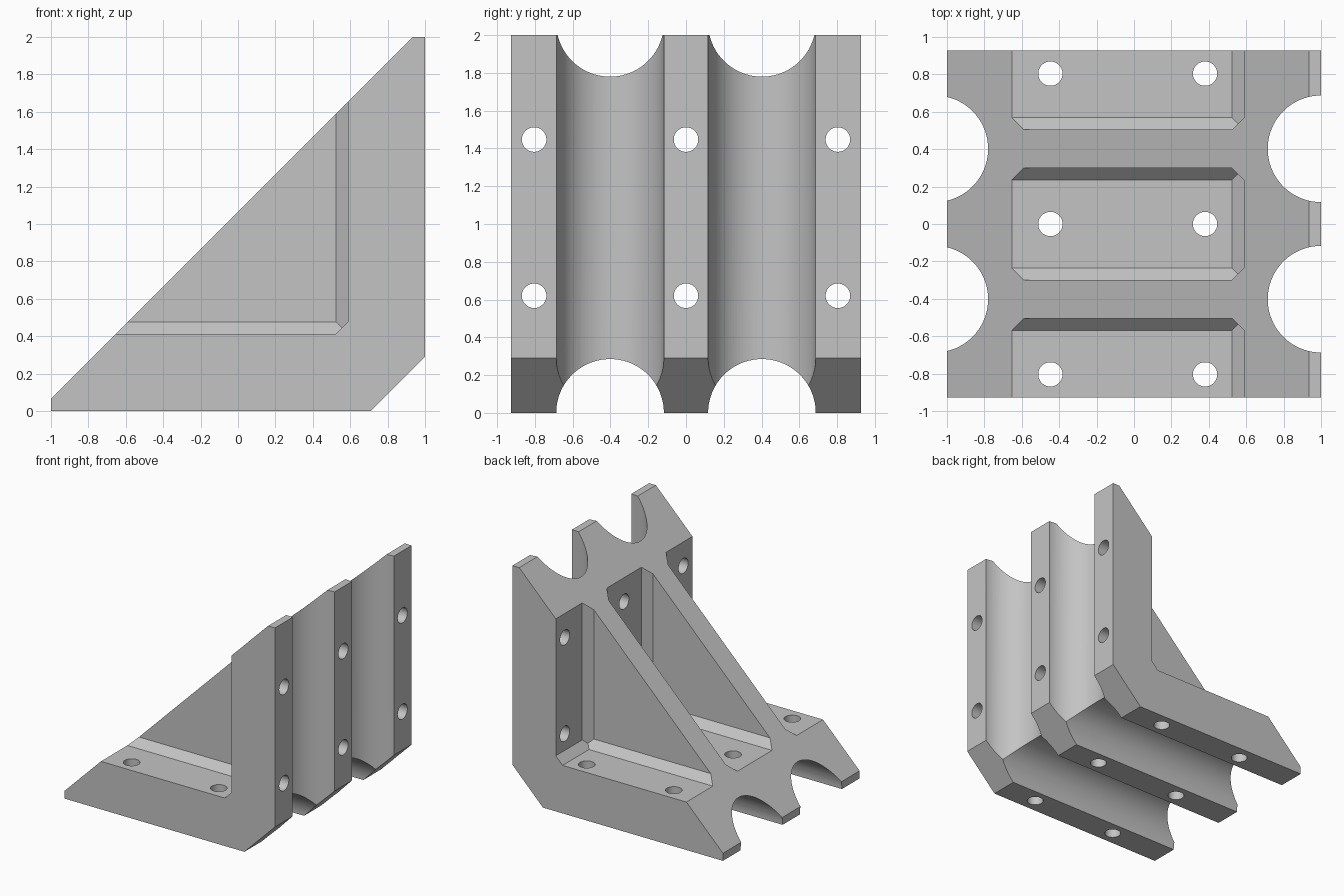
import bpy
import bmesh
import math
from mathutils import Matrix, Vector

cube = bpy.data.objects.get("Cube")
if cube:
    bpy.data.objects.remove(cube, do_unlink=True)

HALF_DEPTH = 0.927
SLANT = 1.065            # height of the sloped face above x = 0
GROOVE_R, GROOVE_Y = 0.285, 0.402
HOLE_R = 0.065
BAY = 2 * GROOVE_Y       # spacing of pockets and bolt holes
FLOOR, WALL, RIB_Y, CHAMFER = 0.412, 0.588, 0.3, 0.065

grey = bpy.data.materials.new("plain grey")
grey.use_nodes = True
colour = (0.55, 0.55, 0.55, 1)
grey.diffuse_color = colour
grey.node_tree.nodes["Principled BSDF"].inputs["Base Color"].default_value = colour


def make_object(name, bm):
    bmesh.ops.recalc_face_normals(bm, faces=bm.faces)
    mesh = bpy.data.meshes.new(name)
    bm.to_mesh(mesh)
    bm.free()
    mesh.materials.append(grey)
    obj = bpy.data.objects.new(name, mesh)
    bpy.context.collection.objects.link(obj)
    return obj


def cylinder(name, radius, centre, axis, segments):
    bm = bmesh.new()
    turn = Vector(axis).to_track_quat('Z', 'Y').to_matrix().to_4x4()
    half_step = Matrix.Rotation(math.pi / segments, 4, 'Z')
    bmesh.ops.create_cone(bm, cap_ends=True, segments=segments, radius1=radius,
                          radius2=radius, depth=6,
                          matrix=Matrix.Translation(centre) @ turn @ half_step)
    return make_object(name, bm)


def pocket(name, y):
    """Box-shaped pocket with every inner corner edge chamfered."""
    bm = bmesh.new()
    size = Vector((2.2, 2 * RIB_Y, 2.2))
    centre = Vector((WALL - size.x / 2, 0, FLOOR + size.z / 2))
    bmesh.ops.create_cube(bm, size=1, matrix=Matrix.Translation(centre) @ Matrix.Diagonal(size.to_4d()))
    corner = Vector((WALL, RIB_Y, FLOOR))
    cuts = [((1, 0, -1), corner)]
    for s in (-1, 1):
        side = Vector((WALL, s * RIB_Y, FLOOR))
        cuts += [((0, s, -1), side), ((1, s, 0), side)]
    for normal, point in cuts:
        n = Vector(normal).normalized()
        bmesh.ops.bisect_plane(bm, geom=bm.verts[:] + bm.edges[:] + bm.faces[:],
                               plane_co=point - n * CHAMFER / math.sqrt(2),
                               plane_no=n, clear_outer=True)
        rim = [e for e in bm.edges if e.is_boundary]
        bmesh.ops.holes_fill(bm, edges=rim, sides=0)
    bmesh.ops.translate(bm, verts=bm.verts, vec=(0, y, 0))
    return make_object(name, bm)


def cut(target, cutter):
    mod = target.modifiers.new("cut", 'BOOLEAN')
    mod.operation = 'DIFFERENCE'
    mod.solver = 'EXACT'
    mod.object = cutter
    with bpy.context.temp_override(object=target, active_object=target):
        bpy.ops.object.modifier_apply(modifier=mod.name)
    bpy.data.objects.remove(cutter, do_unlink=True)


# Bracket body: triangular side profile extruded across the depth
profile = [(-1, 0), (1 - 0.29, 0), (1, 0.29), (1, 2), (2 - SLANT, 2), (-1, SLANT - 1)]
bm = bmesh.new()
face = bm.faces.new([bm.verts.new((x, -HALF_DEPTH, z)) for x, z in profile])
extruded = bmesh.ops.extrude_face_region(bm, geom=[face])["geom"]
bmesh.ops.translate(bm, vec=(0, 2 * HALF_DEPTH, 0),
                    verts=[v for v in extruded if isinstance(v, bmesh.types.BMVert)])
bracket = make_object("corner_bracket", bm)

# Pockets between the two ribs and outside them
for y in (-BAY, 0, BAY):
    cut(bracket, pocket("pocket_cutter", y))

# Half-round grooves along the base and up the back
for y in (-GROOVE_Y, GROOVE_Y):
    cut(bracket, cylinder("base_groove_cutter", GROOVE_R, (0, y, 0), (1, 0, 0), 96))
    cut(bracket, cylinder("back_groove_cutter", GROOVE_R, (1, y, 0), (0, 0, 1), 96))

# Bolt holes through the base and the back plate
for y in (-BAY, 0, BAY):
    for x in (-0.447, 0.38):
        cut(bracket, cylinder("base_hole_cutter", HOLE_R, (x, y, 0), (0, 0, 1), 40))
        cut(bracket, cylinder("back_hole_cutter", HOLE_R, (1, y, 1 - x), (1, 0, 0), 40))

# Smooth the curved cuts, keep the flat faces crisp
bpy.ops.object.select_all(action='DESELECT')
bracket.select_set(True)
bpy.context.view_layer.objects.active = bracket
bpy.ops.object.shade_smooth_by_angle(angle=math.radians(25))
